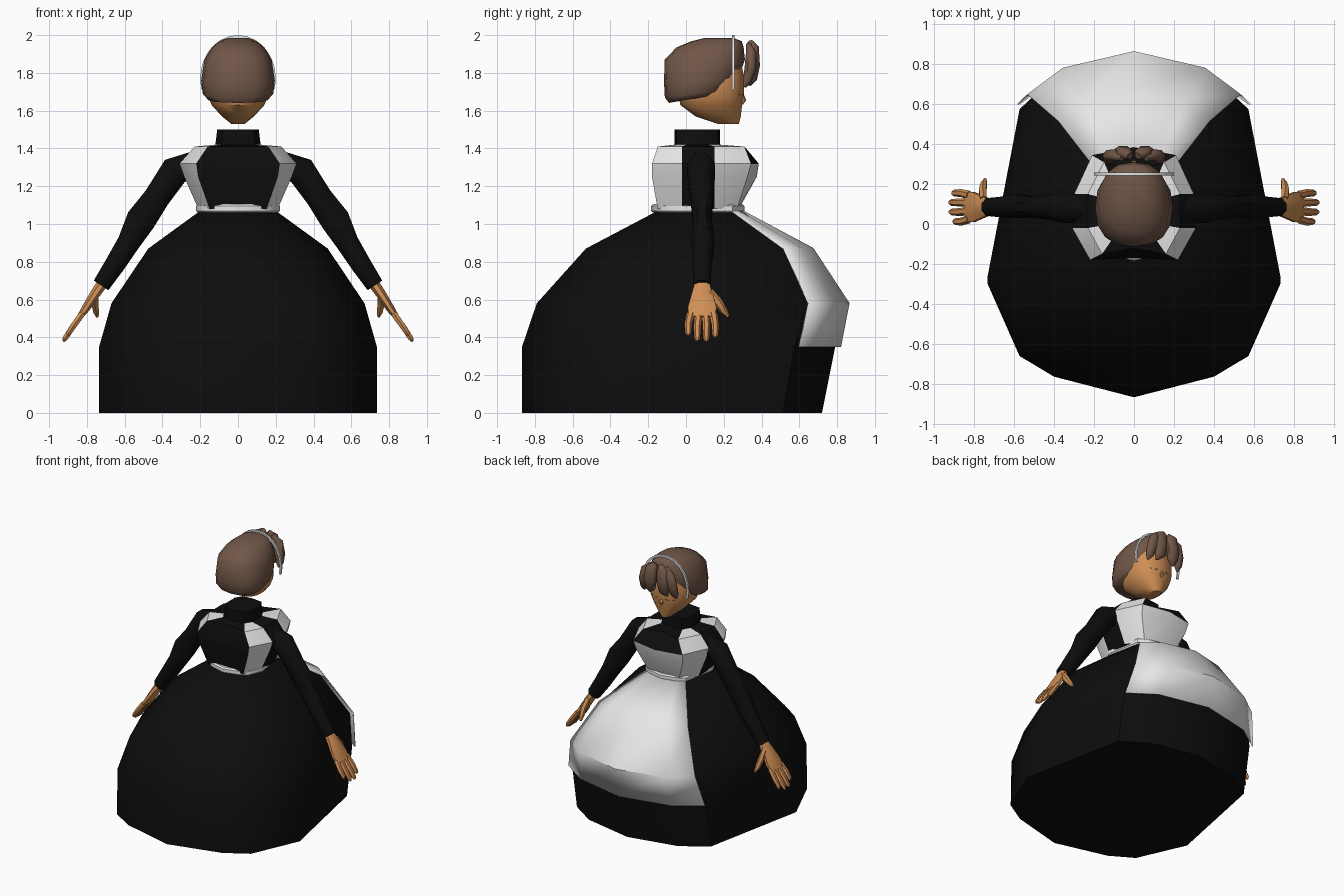
import bpy, bmesh, math
from mathutils import Vector

if "Cube" in bpy.data.objects:
    bpy.data.objects.remove(bpy.data.objects["Cube"])


def mat(name, col):
    m = bpy.data.materials.new(name)
    m.diffuse_color = (*col, 1)
    m.use_nodes = True
    m.node_tree.nodes["Principled BSDF"].inputs["Base Color"].default_value = m.diffuse_color
    return m


BLACK = mat("black cloth", (0.004, 0.004, 0.004))
WHITE = mat("white cloth", (0.8, 0.8, 0.8))
SKIN = mat("skin", (0.62, 0.27, 0.09))
HAIR = mat("brown hair", (0.165, 0.095, 0.065))


def loft(name, rings, mats, rule=None, closed=True, caps=True, angle=40, thick=0):
    """Skin a list of equal-length point rings; rule(column, middle) picks the colour."""
    bm = bmesh.new()
    vs = [[bm.verts.new(p) for p in r] for r in rings]
    n = len(rings[0])
    for a, b in zip(vs, vs[1:]):
        for i in range(n if closed else n - 1):
            j = (i + 1) % n
            f = bm.faces.new((a[i], a[j], b[j], b[i]))
            if rule:
                f.material_index = rule(i, f.calc_center_median())
    if caps and closed:
        bm.faces.new(vs[0][::-1])
        bm.faces.new(vs[-1])
    bmesh.ops.recalc_face_normals(bm, faces=bm.faces)
    me = bpy.data.meshes.new(name)
    bm.to_mesh(me)
    bm.free()
    for m in mats:
        me.materials.append(m)
    ob = bpy.data.objects.new(name, me)
    bpy.context.collection.objects.link(ob)
    if thick:
        s = ob.modifiers.new("thickness", 'SOLIDIFY')
        s.thickness, s.offset = thick, 0
    bpy.ops.object.select_all(action='DESELECT')
    bpy.context.view_layer.objects.active = ob
    ob.select_set(True)
    bpy.ops.object.shade_smooth_by_angle(angle=math.radians(angle))
    return ob


def mirror_ring(half):
    """Half outline from back to front, completed across x = 0."""
    return half + [(-x, y, z) for x, y, z in half[-2:0:-1]]


def tube(name, path, m, n=8, angle=50):
    """Limb through (x, y, z, radius across, radius in y)."""
    pts = [Vector(p[:3]) for p in path]
    rings = []
    for k, p in enumerate(path):
        d = (pts[min(k + 1, len(pts) - 1)] - pts[max(k - 1, 0)]).normalized()
        v = (Vector((0, 1, 0)) - d * d.y).normalized()
        u = d.cross(v)
        rings.append([pts[k] + u * p[3] * math.cos(t) + v * p[4] * math.sin(t)
                      for t in (2 * math.pi * (i + .5) / n for i in range(n))])
    return loft(name, rings, [m], angle=angle)


def oval(z, yb, yf, rx, n=16, tilt=0, e=0.85):
    """Rounded-box ring between two y values."""
    c, h, out = (yb + yf) / 2, (yf - yb) / 2, []
    for i in range(n):
        t = 2 * math.pi * i / n
        s, k = math.sin(t), math.cos(t)
        y = math.copysign(abs(k) ** e, k) * h
        out.append((math.copysign(abs(s) ** e, s) * rx, c + y, z + tilt * y))
    return out


# skirt, apron and waistband share one outline
OUTLINE = [(0, -1), (.545, -.87), (.78, -.74), (1, -.28), (.78, .74), (.52, .9), (0, 1)]


def outline(z, rx, yb, yf):
    return [(x * rx, (yb + yf) / 2 + y * (yf - yb) / 2, z) for x, y in OUTLINE]


levels = [(0, .735, -.868, .72), (.35, .735, -.868, .79), (.58, .67, -.79, .835),
          (.87, .475, -.53, .645), (1.07, .2, -.15, .27)]
loft("skirt", [mirror_ring(outline(*l)) for l in levels], [BLACK])
apron = []
for z, rx, yb, yf in levels[1:]:
    half = outline(z, rx + .012, yb, yf + .027)[4:]
    apron.append(half + [(-x, y, z) for x, y, z in half[-2::-1]])
loft("apron", apron, [WHITE], closed=False, thick=.008)
loft("waistband", [mirror_ring(outline(z, .222 - d, -.185 + d, .31 - d))
                   for z, d in ((1.06, .01), (1.07, 0), (1.095, 0), (1.105, .01))], [WHITE])

# bodice with white bib and shoulder straps, running up into the collar
bodice = []
for z, b0, b1, b2, f2, f1, f0 in (
        (1.08, -.15, (.15, -.15), (.21, -.02), (.21, .15), (.13, .27), .28),
        (1.25, -.17, (.21, -.18), (.285, -.02), (.28, .15), (.2, .325), .375),
        (1.32, -.17, (.22, -.18), (.31, -.02), (.3, .15), (.21, .345), .385),
        (1.41, -.12, (.16, -.15), (.23, -.02), (.23, .15), (.15, .31), .26),
        (1.42, -.06, (.09, -.05), (.12, 0), (.12, .12), (.09, .17), .18),
        (1.5, -.06, (.08, -.05), (.11, 0), (.11, .12), (.08, .17), .18)):
    bodice.append(mirror_ring([(0, b0, z), (*b1, z), (*b2, z), (*f2, z), (*f1, z), (0, f0, z)]))


def bodice_colour(col, c):
    strap = col in (1, 3, 6, 8) and c.z < 1.43
    bib = col in (4, 5) and c.z < 1.32
    return 1 if strap or bib else 0


loft("bodice", bodice, [BLACK, WHITE], bodice_colour)

# arms and hands
for s, side in ((1, "right"), (-1, "left")):
    def limb(name, path, m, n=8):
        tube(side + "_" + name, [(s * p[0], *p[1:]) for p in path], m, n)

    limb("sleeve", [(.2, .08, 1.34, .06, .07), (.335, .08, 1.28, .085, .08),
                    (.43, .085, 1.14, .075, .065), (.515, .085, 1.02, .085, .055),
                    (.58, .09, .9, .065, .065), (.655, .085, .78, .058, .055),
                    (.725, .085, .675, .05, .048)], BLACK)
    limb("palm", [(.715, .085, .69, .032, .04), (.76, .085, .625, .028, .06),
                  (.805, .085, .555, .024, .082), (.84, .085, .505, .016, .078)], SKIN)
    # four fingers and a thumb
    for y0, y1, t in ((.025, .012, .78), (.066, .06, .98), (.106, .108, 1), (.145, .155, .85)):
        limb("finger", [(.825, y0, .525, .019, .022), (.825 + .05 * t, y1, .525 - .07 * t, .018, .02),
                        (.825 + .09 * t, y1, .525 - .13 * t, .016, .017),
                        (.825 + .1 * t, y1, .525 - .147 * t, .007, .008)], SKIN, 6)
    limb("thumb", [(.755, .12, .635, .02, .03), (.758, .17, .585, .021, .025),
                   (.752, .2, .54, .018, .02), (.745, .224, .51, .008, .009)], SKIN, 6)

# face
loft("face", [oval(1.53, .17, .28, .035), oval(1.57, .05, .29, .085), oval(1.63, -.03, .297, .14),
              oval(1.68, -.04, .308, .16), oval(1.78, -.04, .308, .165), oval(1.86, 0, .29, .14)], [SKIN])
tube("nose", [(0, .292, 1.7, .008, .008), (0, .305, 1.655, .018, .014), (0, .297, 1.635, .008, .006)], SKIN, 6)
# hair cap
loft("hair", [oval(1.665, -.09, .19, .165, tilt=.17), oval(1.69, -.112, .225, .187, tilt=.12),
              oval(1.76, -.116, .28, .195, tilt=.1), oval(1.87, -.114, .312, .178),
              oval(1.935, -.05, .305, .14), oval(1.968, .03, .295, .1),
              oval(1.985, .1, .25, .05)], [HAIR], angle=60)
# fringe locks and eyes
for s in (1, -1):
    tube("fringe_lock", [(s * .02, .34, 1.96, .02, .018), (s * .045, .355, 1.93, .045, .033),
                         (s * .055, .36, 1.84, .05, .034), (s * .06, .35, 1.77, .04, .028),
                         (s * .075, .335, 1.735, .008, .008)], HAIR)
    tube("fringe_side_lock", [(s * .06, .33, 1.95, .015, .015), (s * .1, .345, 1.9, .04, .03),
                              (s * .12, .34, 1.82, .04, .033), (s * .13, .325, 1.76, .03, .025),
                              (s * .135, .31, 1.725, .008, .008)], HAIR)
    tube("closed_eye", [(s * .035, .303, 1.686, .004, .004), (s * .065, .295, 1.68, .004, .004),
                        (s * .095, .28, 1.686, .004, .004)], HAIR, 4)

# headband: a thin arch over the hair
band = []
for i in range(17):
    t = math.radians(-15 + 210 * i / 16)
    k, q = math.cos(t), math.sin(t)
    band.append([(r * k, y, 1.77 + (r + .03) * q) for r, y in
                 ((.185, .243), (.2, .243), (.2, .257), (.185, .257))])
loft("headband", band, [WHITE])
